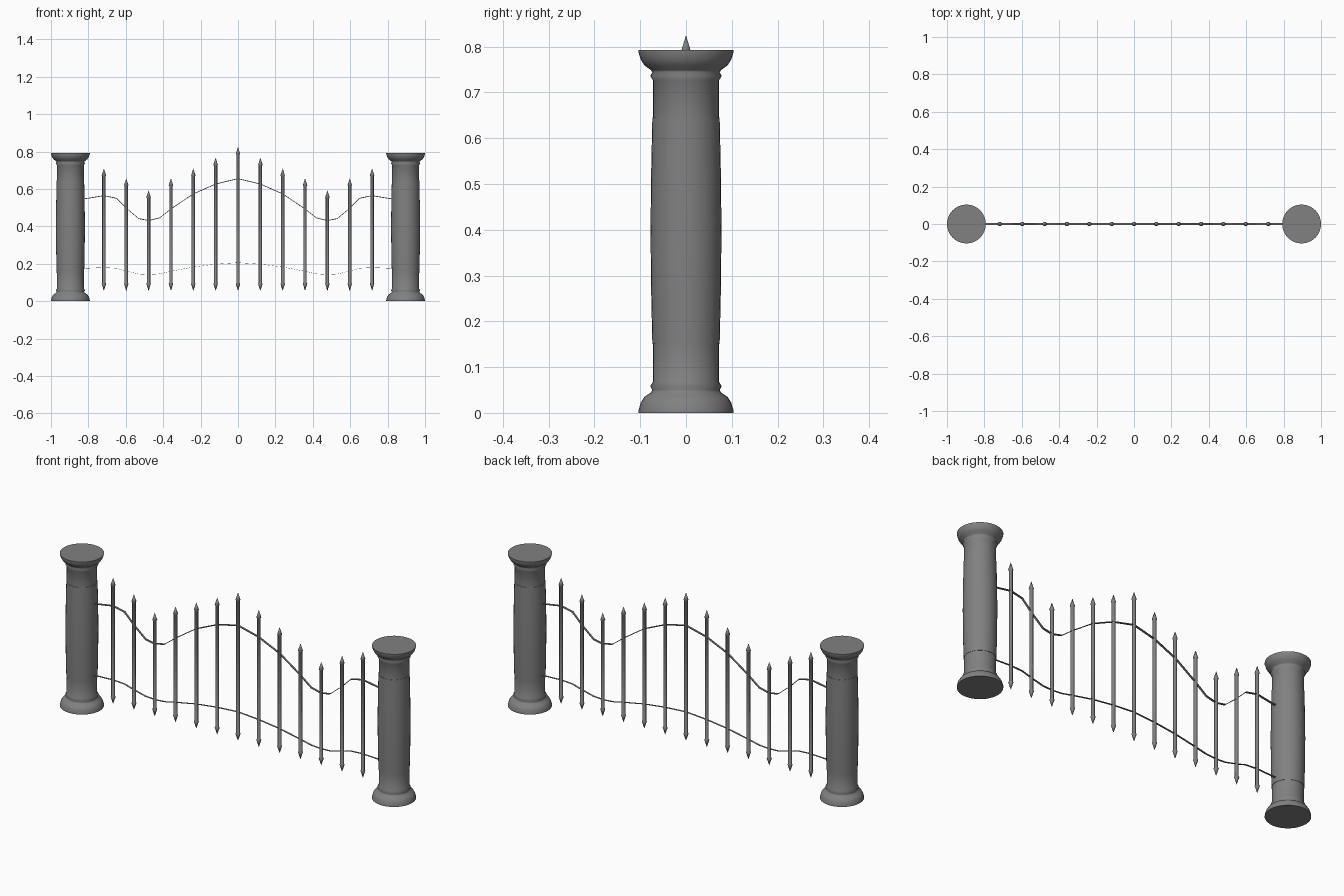
import bpy, bmesh, math

if "Cube" in bpy.data.objects:
    bpy.data.objects.remove(bpy.data.objects["Cube"])

grey = bpy.data.materials.new("dark_grey")
grey.diffuse_color = (.22, .22, .22, 1)
grey.use_nodes = True
grey.node_tree.nodes["Principled BSDF"].inputs["Base Color"].default_value = grey.diffuse_color


def finish(name, bm, smooth=None):
    bmesh.ops.recalc_face_normals(bm, faces=bm.faces)
    me = bpy.data.meshes.new(name)
    bm.to_mesh(me)
    bm.free()
    me.materials.append(grey)
    ob = bpy.data.objects.new(name, me)
    bpy.context.collection.objects.link(ob)
    if smooth:
        bpy.ops.object.select_all(action='DESELECT')
        ob.select_set(True)
        bpy.context.view_layer.objects.active = ob
        bpy.ops.object.shade_smooth_by_angle(angle=math.radians(smooth))
    return ob


def lathe(name, profile, sides, x, smooth):
    """Closed turned solid from (radius, height) points, at position x."""
    bm = bmesh.new()
    rings = []
    for r, z in profile:
        if r == 0:
            rings.append([bm.verts.new((x, 0, z))] * sides)
        else:
            rings.append([bm.verts.new((x + r * math.cos(2 * math.pi * i / sides),
                                        r * math.sin(2 * math.pi * i / sides), z))
                          for i in range(sides)])
    for a, b in zip(rings, rings[1:]):
        for i in range(sides):
            j = (i + 1) % sides
            bm.faces.new(list(dict.fromkeys((a[i], a[j], b[j], b[i]))))
    for ring in (rings[0], rings[-1]):
        if ring[0] is not ring[1]:
            bm.faces.new(ring)
    return finish(name, bm, smooth)


def rail(name, base, scale, depth, height):
    """Wavy flat strip; the wave is mirrored about the centre."""
    half = [(0, .655), (.12, .626), (.24, .573), (.358, .493), (.42, .445),
            (.477, .431), (.53, .441), (.597, .497), (.65, .55), (.717, .564), (.84, .544)]
    path = [(-x, z) for x, z in reversed(half[1:])] + half
    bm = bmesh.new()
    sections = []
    for x, z in path:
        z = base + (z - .431) * scale
        sections.append([bm.verts.new((x, y * depth / 2, z + h * height / 2))
                         for y, h in ((-1, -1), (1, -1), (1, 1), (-1, 1))])
    for a, b in zip(sections, sections[1:]):
        for i in range(4):
            j = (i + 1) % 4
            bm.faces.new((a[i], a[j], b[j], b[i]))
    bm.faces.new(sections[0])
    bm.faces.new(sections[-1])
    return finish(name, bm)


# Stone pillars: moulded ends, small lips where the bulging shaft begins
pillar = [(.104, 0), (.104, .004), (.099, .022), (.091, .035), (.077, .044), (.0735, .050),
          (.078, .058), (.072, .068), (.072, .15), (.0735, .1502), (.0762, .27), (.0775, .40),
          (.0762, .52), (.0735, .6448), (.072, .645), (.072, .726), (.078, .736), (.0735, .744),
          (.077, .749), (.091, .759), (.099, .772), (.104, .788), (.104, .792)]
for side, x in (("left", -.896), ("right", .896)):
    lathe(side + "_pillar", pillar, 32, x, 75)

# Pointed bars
tips = [.825, .767, .71, .657, .593, .657, .71]
for i in range(-6, 7):
    top = tips[abs(i)]
    bar = [(0, .055), (.012, .093), (.009, .097), (.009, top - .042),
           (.012, top - .038), (0, top)]
    lathe(f"bar_{i + 7}", bar, 10, i * .1195, 60)

# Wavy rails
rail("upper_rail", .431, 1, .010, .004)
rail("lower_rail", .142, .285, .010, .0012)
